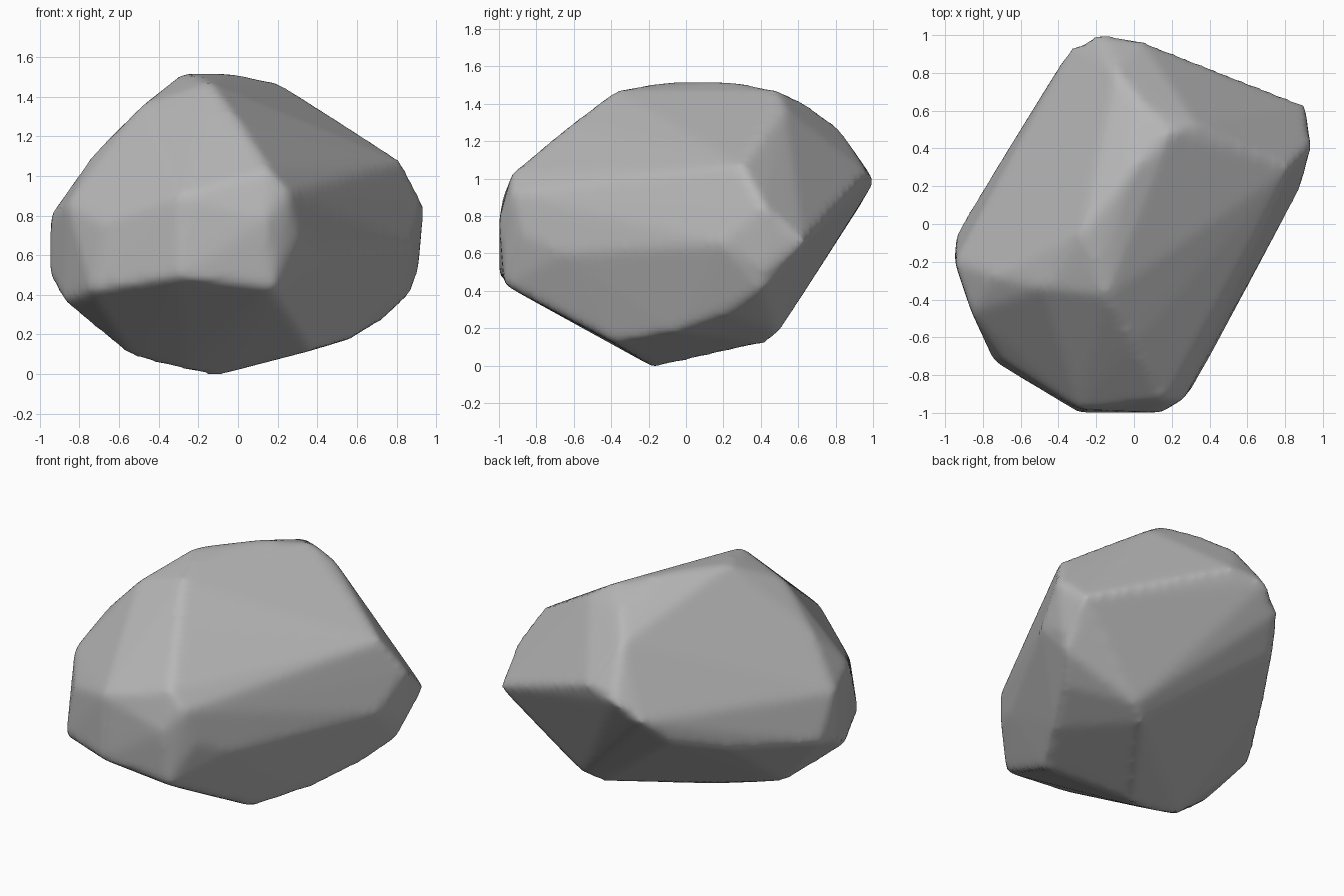
import bpy
import bmesh
from mathutils import Vector

# Remove the default cube
default_cube = bpy.data.objects.get("Cube")
if default_cube:
    bpy.data.objects.remove(default_cube, do_unlink=True)

# Corners of the boulder, in hundredths of a unit, grouped by region
crown = [(-28, -4, 152), (-14, -38, 147), (-20, -22, 150), (-4, 25, 152),
         (20, 49, 147), (4, 64, 140), (33, 53, 138)]
front = [(0, -63, 128), (16, -93, 103), (26, -93, 92), (14, -100, 78), (-29, -98, 90),
         (-29, -100, 49), (18, -97, 43), (30, -88, 70), (-74, -73, 42), (-68, -73, 76)]
left_flank = [(83, 30, 107), (94, 41, 86), (91, 63, 66), (91, 42, 52), (88, 19, 65),
              (87, 40, 40), (56, -35, 55), (43, -65, 60)]
right_flank = [(-95, -20, 80), (-94, -5, 52), (-95, -20, 50), (-88, -40, 37), (-86, -47, 86),
               (-73, -28, 111), (-48, -34, 136), (-63, 45, 59), (-43, 77, 70)]
back = [(-18, 101, 99), (4, 97, 103), (-33, 94, 87), (-10, 81, 128)]
base = [(-12, -17, -1), (-28, -22, 2), (-54, -25, 9), (38, -38, 12), (58, -5, 18),
        (74, 24, 28), (30, 42, 12), (40, 49, 17)]

# Wrap the corners in one closed convex shell
boulder_mesh = bpy.data.meshes.new("boulder")
shell = bmesh.new()
for region in (crown, front, left_flank, right_flank, back, base):
    for corner in region:
        shell.verts.new(Vector(corner) / 100)
hull = bmesh.ops.convex_hull(shell, input=shell.verts[:])
loose = {v for v in hull["geom_interior"] + hull["geom_unused"]
         if isinstance(v, bmesh.types.BMVert)}
bmesh.ops.delete(shell, geom=list(loose), context="VERTS")
bmesh.ops.recalc_face_normals(shell, faces=shell.faces[:])
for face in shell.faces:
    face.smooth = True
shell.to_mesh(boulder_mesh)
shell.free()

boulder = bpy.data.objects.new("boulder", boulder_mesh)
bpy.context.collection.objects.link(boulder)

# Soften the worn edges while keeping the broad facets
remesh = boulder.modifiers.new("even_surface", "REMESH")
remesh.mode = "VOXEL"
remesh.voxel_size = 0.03
remesh.use_smooth_shade = True
worn = boulder.modifiers.new("worn_edges", "SMOOTH")
worn.factor = 0.5
worn.iterations = 5

# Plain grey stone
stone = bpy.data.materials.new("grey_stone")
stone.use_nodes = True
grey = (0.47, 0.47, 0.47, 1)
stone.diffuse_color = grey
shader = stone.node_tree.nodes["Principled BSDF"]
shader.inputs["Base Color"].default_value = grey
shader.inputs["Roughness"].default_value = 0.9
boulder_mesh.materials.append(stone)
